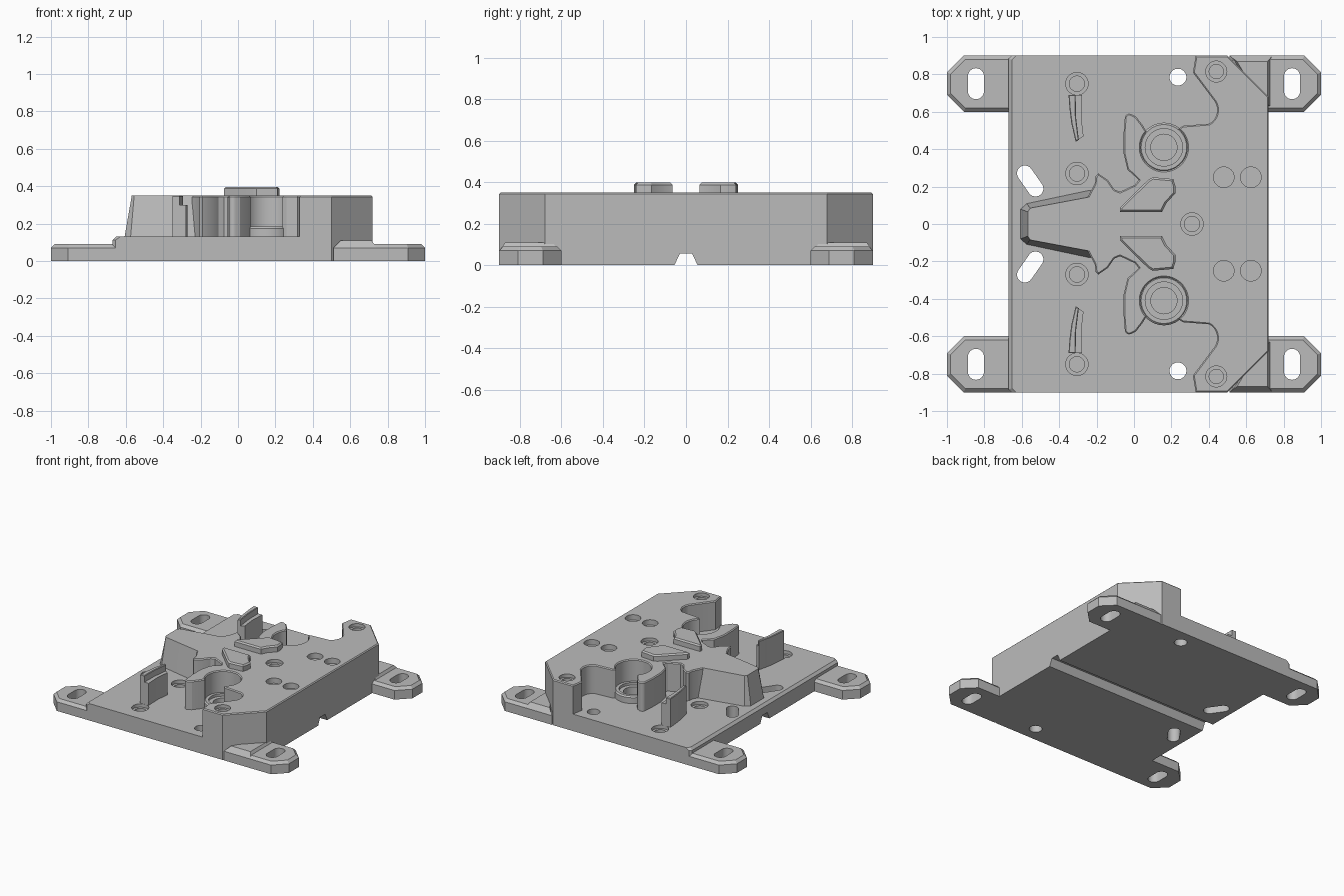
import bpy, bmesh
from math import cos, sin, pi, radians

cube = bpy.data.objects.get("Cube")
if cube:
    bpy.data.objects.remove(cube)

GREY = bpy.data.materials.new("satin grey")
GREY.use_nodes = True
GREY.diffuse_color = (0.5, 0.5, 0.5, 1)
GREY.node_tree.nodes["Principled BSDF"].inputs["Base Color"].default_value = (0.5, 0.5, 0.5, 1)


def arc(cx, cy, r, a0, a1, n=24):
    steps = [radians(a0 + (a1 - a0) * i / n) for i in range(n + 1)]
    return [(cx + r * cos(a), cy + r * sin(a)) for a in steps]


def circle(cx, cy, r):
    return arc(cx, cy, r, 0, 350, 35)


def slot(cx, cy, r, half, angle):
    dx, dy = half * cos(radians(angle)), half * sin(radians(angle))
    return (arc(cx + dx, cy + dy, r, angle - 90, angle + 90, 12)
            + arc(cx - dx, cy - dy, r, angle + 90, angle + 270, 12))


def flip(pts, sx=1, sy=1):
    out = [(x * sx, y * sy) for x, y in pts]
    return out[::-1] if sx * sy < 0 else out


def prism(name, pts, z0, z1, bevel=0, top=None, where=lambda x: True):
    """Extrude an outline upward, optionally to a different top, and bevel its rim."""
    bm = bmesh.new()
    low = [bm.verts.new((x, y, z0)) for x, y in pts]
    high = [bm.verts.new((x, y, z1)) for x, y in (top or pts)]
    n = len(pts)
    bm.faces.new(low[::-1])
    cap = bm.faces.new(high)
    for i in range(n):
        j = (i + 1) % n
        bm.faces.new((low[i], low[j], high[j], high[i]))
    bmesh.ops.recalc_face_normals(bm, faces=bm.faces)
    if bevel:
        rim = [e for e in cap.edges if all(where(v.co.x) for v in e.verts)]
        bmesh.ops.bevel(bm, geom=rim, offset=bevel, segments=1, affect='EDGES', clamp_overlap=True)
    mesh = bpy.data.meshes.new(name)
    bm.to_mesh(mesh)
    bm.free()
    mesh.materials.append(GREY)
    ob = bpy.data.objects.new(name, mesh)
    bpy.context.collection.objects.link(ob)
    return ob


def cut(ob, cutters):
    """Subtract every cutter from the object and bake the result."""
    for c in cutters:
        mod = ob.modifiers.new("cut", 'BOOLEAN')
        mod.operation, mod.solver, mod.object = 'DIFFERENCE', 'EXACT', c
    bpy.context.view_layer.update()
    graph = bpy.context.evaluated_depsgraph_get()
    mesh = bpy.data.meshes.new_from_object(ob.evaluated_get(graph))
    ob.modifiers.clear()
    ob.data = mesh
    for c in cutters:
        bpy.data.objects.remove(c)


def hole(x, y, r, z0, z1):
    return prism("cutter", circle(x, y, r), z0, z1)


def counterbore(x, y, r, top, depth):
    return [hole(x, y, r, top - 0.025, top + 0.1),
            hole(x, y, r * 0.68, top - depth, top + 0.1)]


BASE, TOP = 0.13, 0.35
parts = []

# Base plate with chamfered right corners
half = [(0.72, 0.68), (0.5, 0.9), (-0.655, 0.9), (-0.67, 0.885)]
base = prism("base_plate", half + flip(half, sy=-1), 0, BASE, 0.018, where=lambda x: x < -0.6)
cutters = []
for s in (1, -1):
    cutters += counterbore(-0.305, 0.75 * s, 0.06, BASE, 0.06)
    cutters += counterbore(-0.305, 0.27 * s, 0.06, BASE, 0.06)
    cutters += [hole(0.235, 0.785 * s, 0.045, -0.1, 0.5),
                hole(0.16, 0.41 * s, 0.07, 0.09, 0.5),
                prism("cutter", slot(-0.555, 0.23 * s, 0.042, 0.05, -55 * s), -0.1, 0.5)]
# Trapezoid channel under the plate
cutters.append(prism("cutter", [(-1, -0.06), (1, -0.06), (1, 0.06), (-1, 0.06)], -0.01, 0.055,
                     top=[(-1, -0.03), (1, -0.03), (1, 0.03), (-1, 0.03)]))
cut(base, cutters)
parts.append(base)

# Mounting tabs with elongated holes
for sx, side in ((1, "left"), (-1, "right")):
    for sy, end in ((1, "back"), (-1, "front")):
        inner = 0.51 if sx > 0 else 0.64
        outline = [(inner, 0.6), (0.91, 0.6), (1, 0.69), (1, 0.81), (0.91, 0.9), (inner, 0.9)]
        tab = prism(f"{side}_{end}_tab", flip(outline, sx, sy), 0, 0.09, 0.02,
                    where=lambda x: True)
        cut(tab, [prism("cutter", slot(0.845 * sx, 0.75 * sy, 0.043, 0.04, 90), -0.1, 0.2)])
        parts.append(tab)
        if sx > 0:
            # Raised gusset beside the chamfered corner
            low = [(0.51, 0.9), (0.69, 0.62), (0.74, 0.62), (0.74, 0.9)]
            high = [(0.55, 0.87), (0.69, 0.64), (0.715, 0.64), (0.715, 0.87)]
            parts.append(prism(f"{end}_gusset", flip(low, 1, sy), 0.07, 0.11,
                               top=flip(high, 1, sy)))

# Main upper block, mirrored front to back
half = [(0.72, 0.68), (0.5, 0.9), (0.33, 0.9), (0.315, 0.81)]
half += arc(0.36, 0.61, 0.085, 30, -60, 8) + [(0.26, 0.525)]
half += arc(0.16, 0.41, 0.125, 52, -222, 36)
half += [(0.045, 0.53), (0.01, 0.575)] + arc(-0.025, 0.565, 0.025, 50, 160, 5)
half += [(-0.056, 0.48), (-0.056, 0.38), (-0.035, 0.29), (0.005, 0.255)]
half += [(0.025, 0.235), (0.005, 0.21), (-0.075, 0.172), (-0.105, 0.185), (-0.14, 0.235)]
half += [(-0.19, 0.27), (-0.205, 0.255), (-0.21, 0.215), (-0.245, 0.15)]
block = prism("main_block", half + flip(half, sy=-1), 0.12, TOP, 0.007)
cutters = counterbore(0.31, 0, 0.06, TOP, 0.1)
for s in (1, -1):
    cutters += counterbore(0.44, 0.815 * s, 0.056, TOP, 0.1)
    for x, y in ((0.36, 0.61), (0.48, 0.25), (0.625, 0.25)):
        cutters.append(hole(x, y * s, 0.055, TOP - 0.04, 0.5))
cut(block, cutters)
parts.append(block)

# Tapered nose
low = [(-0.19, 0.185), (-0.245, 0.18), (-0.575, 0.11), (-0.608, 0.08)]
high = [(-0.19, 0.145), (-0.235, 0.145), (-0.555, 0.085), (-0.568, 0.065)]
parts.append(prism("nose", low + flip(low, sy=-1), 0.12, TOP, top=high + flip(high, sy=-1)))

pad = [(-0.075, 0.065), (0.15, 0.065), (0.172, 0.11), (0.222, 0.165), (0.222, 0.2),
       (0.21, 0.24), (0.1, 0.25), (0.075, 0.235), (-0.075, 0.088)]
rib_outer = [(-0.35, 0.69), (-0.345, 0.62), (-0.335, 0.54), (-0.312, 0.44)]
rib_inner = [(-0.27, 0.47), (-0.282, 0.57), (-0.277, 0.69)]
rib_ridge = [(-0.295, 0.45), (-0.31, 0.57), (-0.312, 0.69)]
for s, end in ((1, "back"), (-1, "front")):
    # Raised pads, curved ribs and bored bosses
    parts.append(prism(f"{end}_pad", flip(pad, sy=s), TOP - 0.01, 0.397, 0.01))
    parts.append(prism(f"{end}_rib_foot", flip(rib_outer + rib_inner, sy=s), 0.12, 0.30, 
                       top=flip(rib_outer + rib_inner, sy=s)))
    parts.append(prism(f"{end}_rib", flip(rib_outer + rib_ridge, sy=s), 0.12, TOP, 0.004))
    boss = prism(f"{end}_boss", circle(0.16, 0.41 * s, 0.132), 0.12, 0.185, 0.01)
    cut(boss, [hole(0.16, 0.41 * s, 0.1, 0.165, 0.5), hole(0.16, 0.41 * s, 0.07, 0, 0.5)])
    parts.append(boss)

# Smooth the round walls, keep the edges crisp
bpy.ops.object.select_all(action='DESELECT')
for ob in parts:
    ob.select_set(True)
bpy.context.view_layer.objects.active = base
bpy.ops.object.shade_smooth_by_angle(angle=pi / 7)
